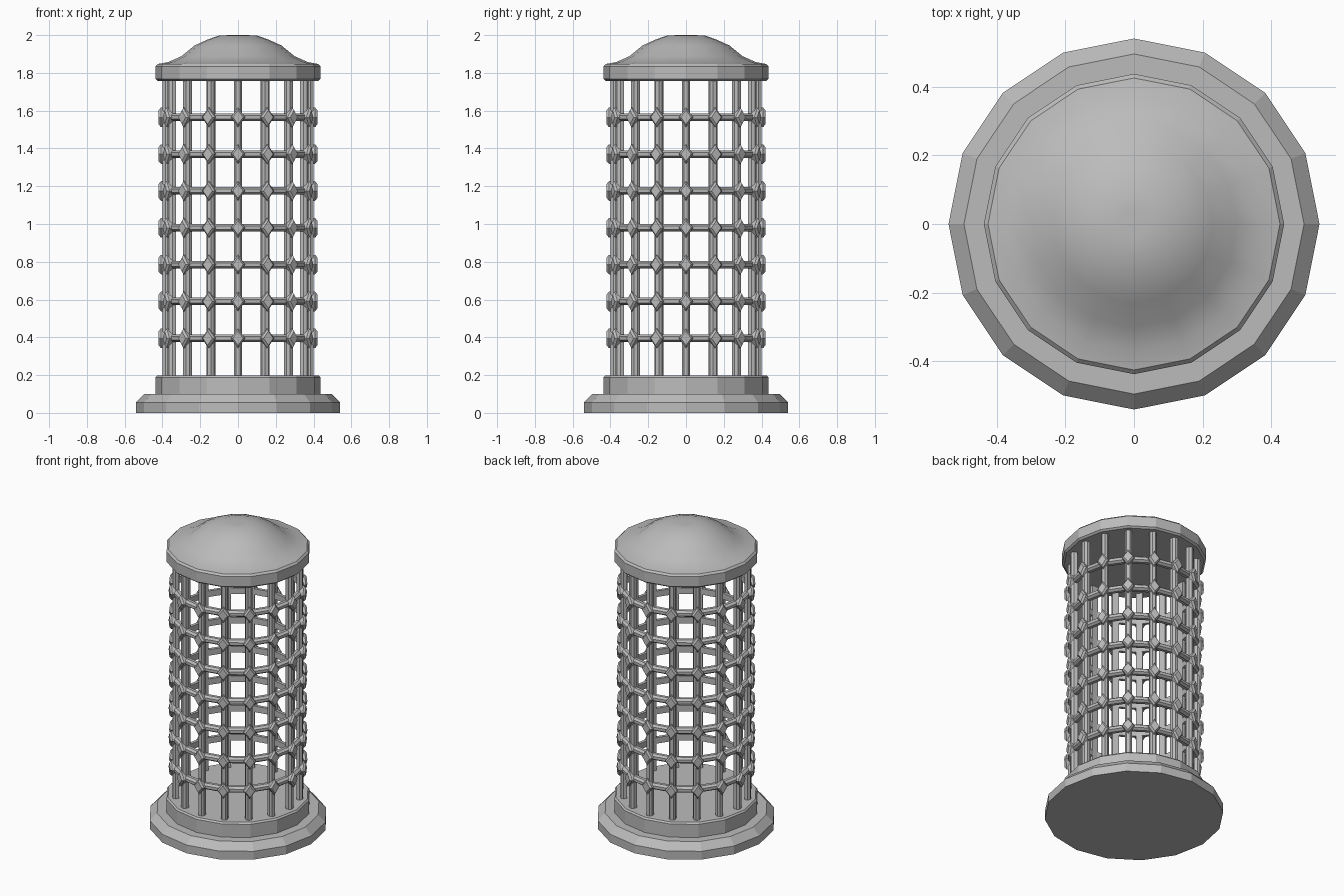
import bpy, bmesh, math
from mathutils import Matrix, Vector

cube = bpy.data.objects.get("Cube")
if cube:
    bpy.data.objects.remove(cube, do_unlink=True)

SIDES = 16
STEP = math.tau / SIDES

stone = bpy.data.materials.new("grey_metal")
stone.use_nodes = True
grey = (0.5, 0.5, 0.5, 1)
stone.diffuse_color = grey
stone.node_tree.nodes["Principled BSDF"].inputs["Base Color"].default_value = grey


def finish(name, bm):
    bmesh.ops.recalc_face_normals(bm, faces=bm.faces)
    mesh = bpy.data.meshes.new(name)
    bm.to_mesh(mesh)
    bm.free()
    mesh.materials.append(stone)
    obj = bpy.data.objects.new(name, mesh)
    bpy.context.collection.objects.link(obj)
    return obj


def lathe(name, profile, closed=False):
    """Revolve (radius, height) points; a closed profile makes a hoop."""
    bm = bmesh.new()
    rings = [[bm.verts.new((r * math.cos(i * STEP), r * math.sin(i * STEP), z))
              for i in range(SIDES)] for r, z in profile]
    pairs = list(zip(rings, rings[1:]))
    if closed:
        pairs.append((rings[-1], rings[0]))
    else:
        bm.faces.new(rings[0])
        bm.faces.new(rings[-1])
    for low, high in pairs:
        for i in range(SIDES):
            j = (i + 1) % SIDES
            bm.faces.new((low[i], low[j], high[j], high[i]))
    return finish(name, bm)


def loft(bm, loops):
    """Join matching loops of points and close both ends."""
    rows = [[bm.verts.new(p) for p in loop] for loop in loops]
    n = len(rows[0])
    for a, b in zip(rows, rows[1:]):
        for i in range(n):
            bm.faces.new((a[i], a[(i + 1) % n], b[(i + 1) % n], b[i]))
    bm.faces.new(rows[0])
    bm.faces.new(rows[-1])


def around(name, build):
    """Repeat a part, built at +x, at every corner of the cage."""
    bm = bmesh.new()
    for i in range(SIDES):
        part = bmesh.new()
        build(part)
        part.transform(Matrix.Rotation(i * STEP, 4, "Z"))
        temp = bpy.data.meshes.new("temp")
        part.to_mesh(temp)
        part.free()
        bm.from_mesh(temp)
        bpy.data.meshes.remove(temp)
    return finish(name, bm)


# Stepped base and drum
lathe("base_plinth", [(0.54, 0), (0.54, 0.055), (0.495, 0.1), (0.3, 0.1)])
lathe("base_drum", [(0.437, 0.1), (0.437, 0.187), (0.428, 0.197)])

# Cap rim and its bell-shaped dome
lathe("cap_rim", [(0.425, 1.758), (0.437, 1.768), (0.437, 1.835), (0.425, 1.847)])
dome = lathe("cap_dome", [(0.425, 1.847), (0.37, 1.857), (0.3, 1.888), (0.23, 1.945),
                          (0.165, 1.975), (0.1, 1.998), (0.04, 2.0)])
for face in dome.data.polygons:
    face.use_smooth = face.center.z > 1.849


# Upright bars with chamfered outer corners
def bar(bm):
    section = [(0.365, -0.021), (0.385, -0.021), (0.4, -0.01),
               (0.4, 0.01), (0.385, 0.021), (0.365, 0.021)]
    loft(bm, [[Vector((x, y, z)) for x, y in section] for z in (0.18, 1.78)])


around("upright_bars", bar)


# Hoops and diamond studs at each crossing
def stud_at(height):
    def stud(bm):
        rows = ((0.385, 1), (0.408, 1), (0.42, 0.72))
        loft(bm, [[Vector((x, 0.038 * s * a, height + 0.052 * s * b))
                   for a, b in ((1, 0), (0, 1), (-1, 0), (0, -1))] for x, s in rows])
    return stud


for level in range(7):
    z = 0.395 + 0.195 * level
    lathe(f"hoop_{level + 1}", [(0.368, z - 0.02), (0.388, z - 0.02), (0.403, z - 0.009),
                                (0.403, z + 0.009), (0.388, z + 0.02), (0.368, z + 0.02)], True)
    around(f"diamond_studs_{level + 1}", stud_at(z))
